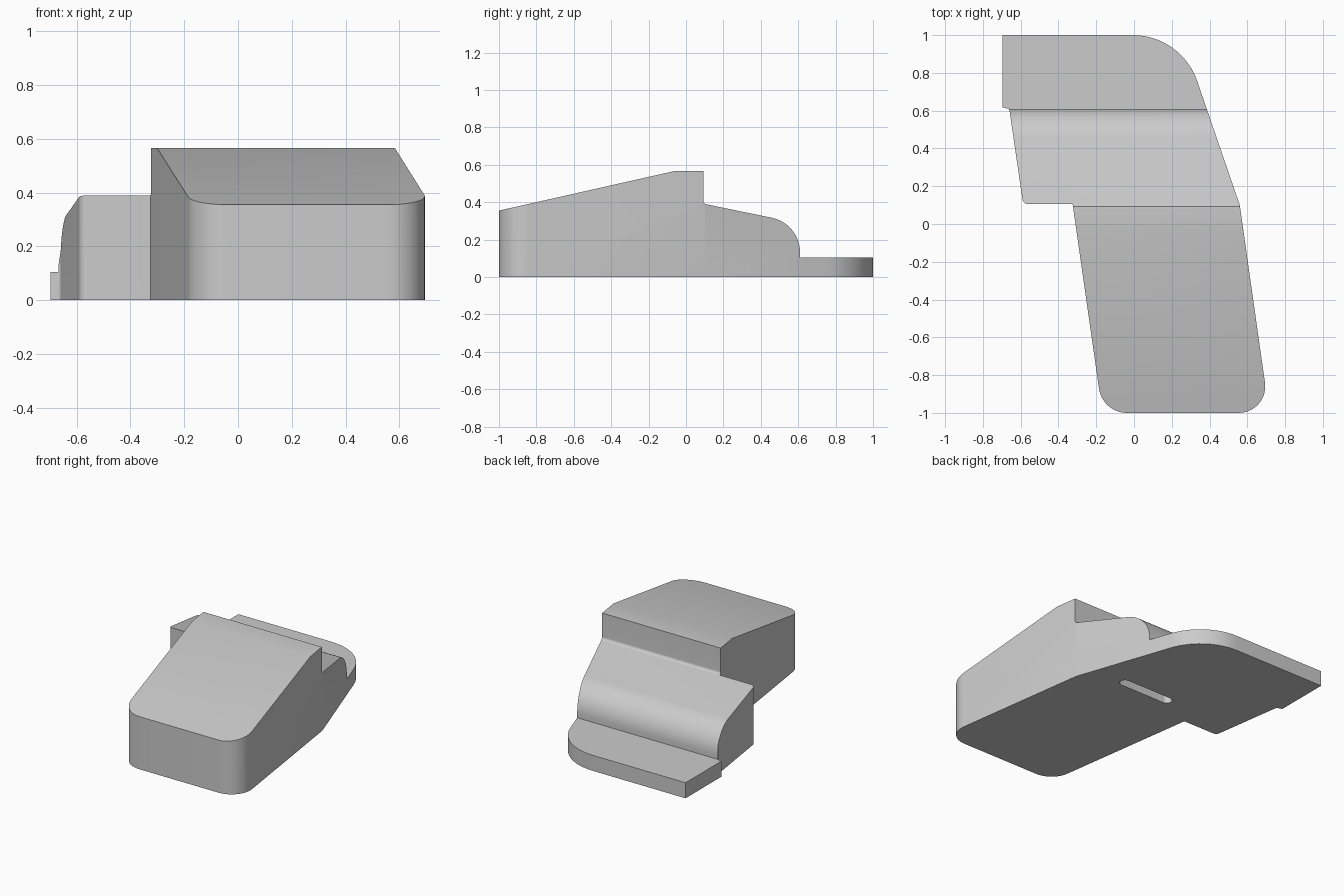
import bpy, bmesh, math
from mathutils import Vector

if "Cube" in bpy.data.objects:
    bpy.data.objects.remove(bpy.data.objects["Cube"])


def rounded(points, steps=12):
    """Polygon from (x, y, radius) corners, each rounded by a tangent arc."""
    out = []
    n = len(points)
    for i, (x, y, r) in enumerate(points):
        p = Vector((x, y))
        if r == 0:
            out.append(p)
            continue
        a = (Vector(points[i - 1][:2]) - p).normalized()
        b = (Vector(points[(i + 1) % n][:2]) - p).normalized()
        half = a.angle(b) / 2
        centre = p + (a + b).normalized() * (r / math.sin(half))
        t = r / math.tan(half)
        u, v = p + a * t - centre, p + b * t - centre
        sweep = u.angle(v)
        for k in range(steps + 1):
            f = k / steps
            out.append(centre + (u * math.sin((1 - f) * sweep) + v * math.sin(f * sweep)) / math.sin(sweep))
    return out


def prism(name, outline, place, lo, hi):
    """Extrude a 2D outline between two levels; place maps (u, v, level) to 3D."""
    bm = bmesh.new()
    face = bm.faces.new([bm.verts.new(place(p.x, p.y, lo)) for p in outline])
    ext = bmesh.ops.extrude_face_region(bm, geom=[face])
    verts = [g for g in ext["geom"] if isinstance(g, bmesh.types.BMVert)]
    shift = Vector(place(0, 0, hi)) - Vector(place(0, 0, lo))
    bmesh.ops.translate(bm, verts=verts, vec=shift)
    bmesh.ops.recalc_face_normals(bm, faces=bm.faces)
    mesh = bpy.data.meshes.new(name)
    bm.to_mesh(mesh)
    bm.free()
    obj = bpy.data.objects.new(name, mesh)
    bpy.context.collection.objects.link(obj)
    return obj


def upright(u, v, w):
    return (u, v, w)


def sideways(u, v, w):
    return (w, u, v)


# Plan outline of the whole housing
plan = rounded([
    (-0.167, -1, 0.15), (0.716, -1, 0.14), (0.56, 0.10, 0), (0.385, 0.61, 0),
    (0.251, 1, 0.36), (-0.697, 1, 0), (-0.697, 0.618, 0), (-0.66, 0.608, 0.012),
    (-0.587, 0.105, 0.03), (-0.325, 0.105, 0),
])
housing = prism("housing", plan, upright, 0, 0.7)

# Side profile: sloped hood, step, rounded shoulder, thin rear plate
profile = rounded([
    (-1.2, -0.1, 0), (1.2, -0.1, 0), (1.2, 0.105, 0), (0.61, 0.105, 0),
    (0.61, 0.286, 0.19), (0.093, 0.392, 0.02), (0.093, 0.567, 0),
    (-0.06, 0.567, 0), (-1.2, 0.31, 0),
])
profile_cutter = prism("profile_cutter", profile, sideways, -1, 1)

# Narrow round-ended slot in the underside
cx, cy, hl, hw = 0.10, 0.235, 0.205, 0.034
slot = rounded([(cx - hl, cy - hw, hw * 0.99), (cx + hl, cy - hw, hw * 0.99),
                (cx + hl, cy + hw, hw * 0.99), (cx - hl, cy + hw, hw * 0.99)], 8)
slot_cutter = prism("slot_cutter", slot, upright, -0.1, 0.08)

for cutter, op in ((profile_cutter, 'INTERSECT'), (slot_cutter, 'DIFFERENCE')):
    mod = housing.modifiers.new(cutter.name, 'BOOLEAN')
    mod.operation = op
    mod.solver = 'EXACT'
    mod.object = cutter
    bpy.context.view_layer.objects.active = housing
    bpy.ops.object.modifier_apply(modifier=mod.name)
    bpy.data.objects.remove(cutter)

# Plain grey finish
grey = bpy.data.materials.new("grey")
grey.diffuse_color = (0.6, 0.6, 0.6, 1)
grey.use_nodes = True
grey.node_tree.nodes["Principled BSDF"].inputs["Base Color"].default_value = grey.diffuse_color
housing.data.materials.clear()
housing.data.materials.append(grey)

housing.select_set(True)
bpy.ops.object.shade_smooth_by_angle(angle=math.radians(25))
